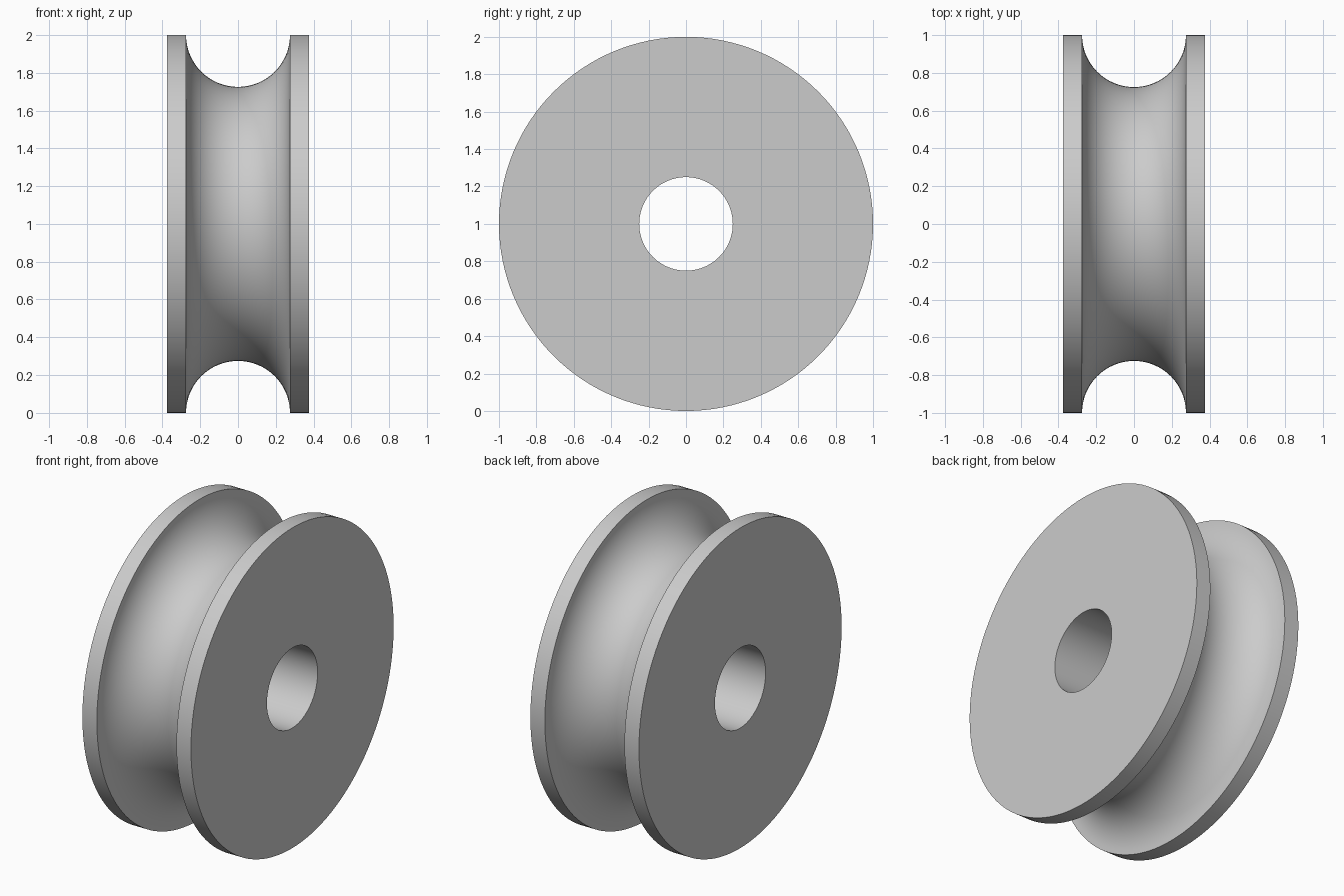
import bpy, bmesh, math
from mathutils import Matrix, Vector

cube = bpy.data.objects.get("Cube")
if cube:
    bpy.data.objects.remove(cube, do_unlink=True)

RADIUS, HALF_WIDTH, BORE, GROOVE = 1.0, 0.375, 0.25, 0.275
SEGMENTS, ARC_STEPS = 128, 32

# Plain grey metal
metal = bpy.data.materials.new("grey_metal")
metal.use_nodes = True
colour = (0.6, 0.6, 0.6, 1)
metal.diffuse_color = colour
metal.node_tree.nodes["Principled BSDF"].inputs["Base Color"].default_value = colour

# Closed cross-section (x along the axle, z outward): bore, rims, round groove
profile = [(HALF_WIDTH, RADIUS), (HALF_WIDTH, BORE),
           (-HALF_WIDTH, BORE), (-HALF_WIDTH, RADIUS)]
for i in range(ARC_STEPS + 1):
    a = math.pi * i / ARC_STEPS
    profile.append((-GROOVE * math.cos(a), RADIUS - GROOVE * math.sin(a)))

# Turn the cross-section around the axle
bm = bmesh.new()
verts = [bm.verts.new((x, 0, r)) for x, r in profile]
edges = [bm.edges.new((verts[i - 1], verts[i])) for i in range(len(verts))]
bmesh.ops.spin(bm, geom=verts + edges, cent=(0, 0, 0), axis=(1, 0, 0),
               angle=math.tau, steps=SEGMENTS, use_merge=True)
bmesh.ops.remove_doubles(bm, verts=bm.verts, dist=1e-5)
bmesh.ops.recalc_face_normals(bm, faces=bm.faces)
bmesh.ops.translate(bm, verts=bm.verts, vec=(0, 0, RADIUS))

mesh = bpy.data.meshes.new("grooved_pulley_wheel")
bm.to_mesh(mesh)
bm.free()
mesh.materials.append(metal)
wheel = bpy.data.objects.new("grooved_pulley_wheel", mesh)
bpy.context.collection.objects.link(wheel)

# Smooth curves, crisp rim and bore edges
bpy.ops.object.select_all(action="DESELECT")
wheel.select_set(True)
bpy.context.view_layer.objects.active = wheel
bpy.ops.object.shade_smooth_by_angle(angle=math.radians(30))
